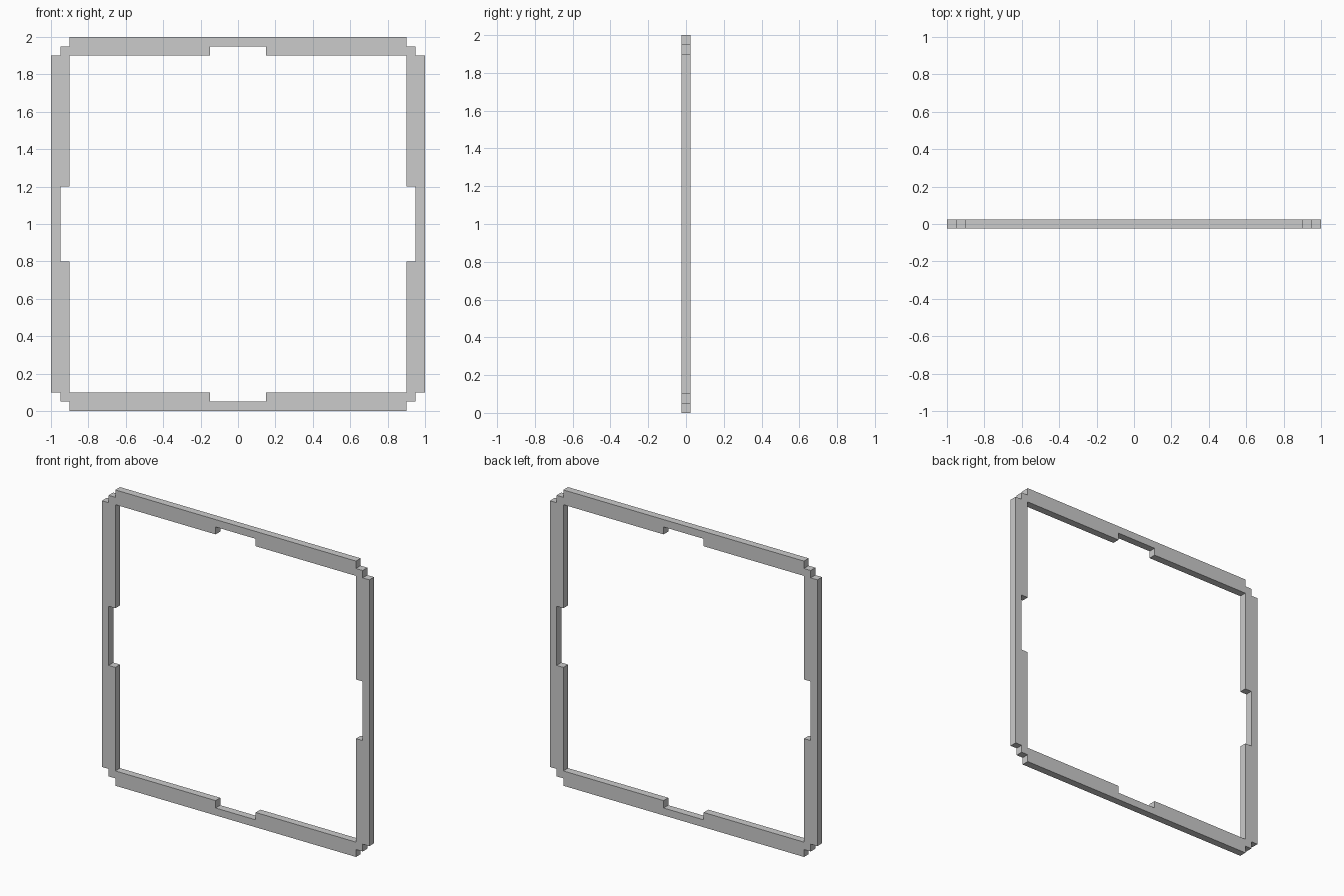
import bpy, bmesh

if "Cube" in bpy.data.objects:
    bpy.data.objects.remove(bpy.data.objects["Cube"])

DEPTH = 0.05

# Upper right quarter of the frame, (x, z) measured from the frame centre:
# stepped outer corner, then inner edge with its two shallow notches
QUARTER = [(0, 1), (0.9, 1), (0.9, 0.95), (0.95, 0.95), (0.95, 0.9), (1, 0.9), (1, 0),
           (0.95, 0), (0.95, 0.2), (0.9, 0.2), (0.9, 0.9), (0.15, 0.9), (0.15, 0.95), (0, 0.95)]

bm = bmesh.new()
face = bm.faces.new([bm.verts.new((x, -DEPTH / 2, z)) for x, z in QUARTER])
ext = bmesh.ops.extrude_face_region(bm, geom=[face], use_keep_orig=True)
bmesh.ops.translate(bm, vec=(0, DEPTH, 0),
                    verts=[v for v in ext["geom"] if isinstance(v, bmesh.types.BMVert)])
bmesh.ops.recalc_face_normals(bm, faces=bm.faces)

# Open the ends on the mirror planes so the quarters join into one ring
ends = [f for f in bm.faces
        if all(abs(v.co.x) < 1e-5 for v in f.verts) or all(abs(v.co.z) < 1e-5 for v in f.verts)]
bmesh.ops.delete(bm, geom=ends, context='FACES')

mesh = bpy.data.meshes.new("square_frame")
bm.to_mesh(mesh)
bm.free()
frame = bpy.data.objects.new("square_frame", mesh)
bpy.context.collection.objects.link(frame)
frame.location.z = 1

# Mirror left-right and top-bottom
mirror = frame.modifiers.new("mirror", 'MIRROR')
mirror.use_axis = (True, False, True)
mirror.use_clip = True
